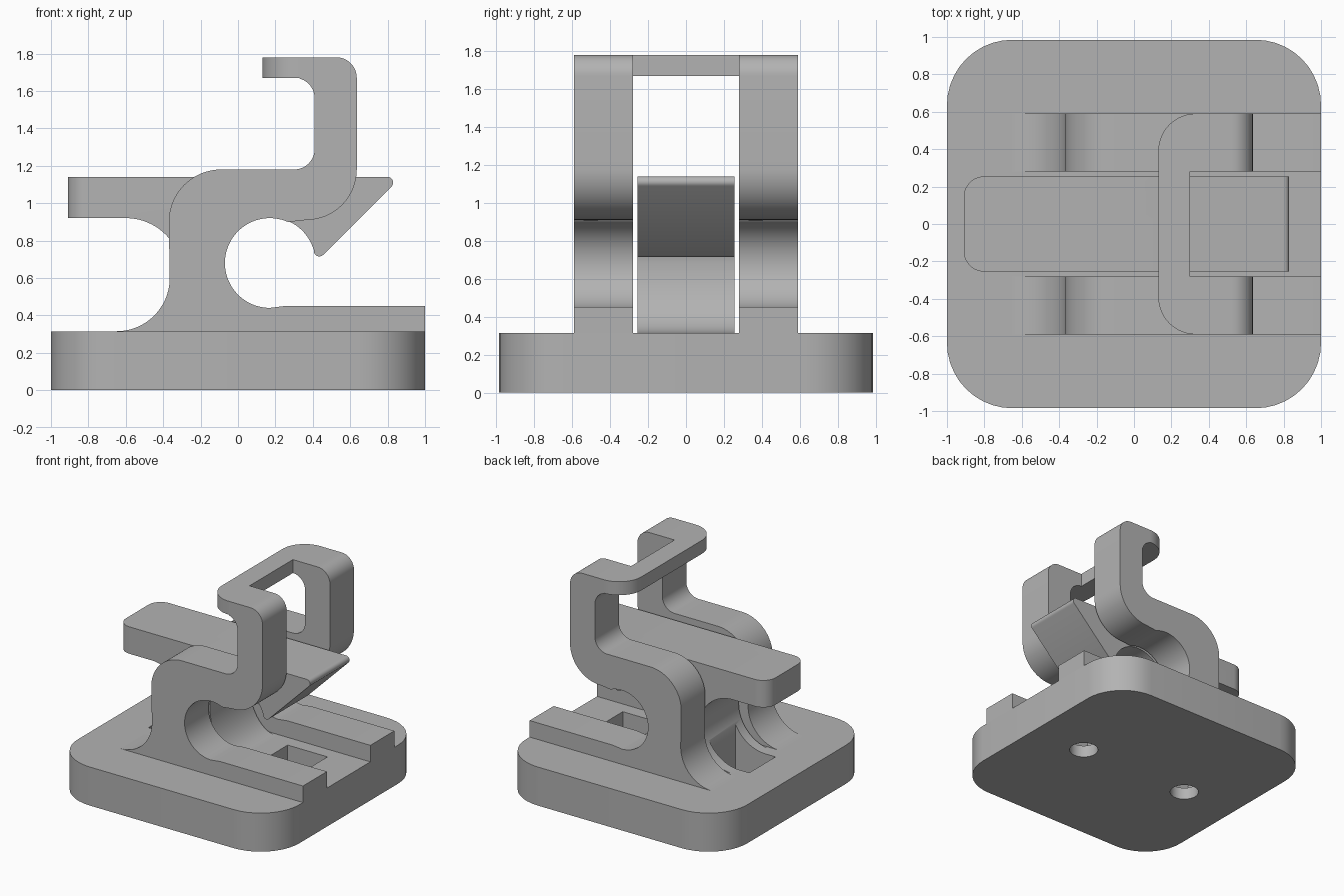
import bpy, bmesh, math
from mathutils import Vector

cube = bpy.data.objects.get("Cube")
if cube:
    bpy.data.objects.remove(cube, do_unlink=True)

# Single grey plastic
grey = bpy.data.materials.new("matte_grey")
grey.use_nodes = True
GREY = (0.45, 0.45, 0.45, 1)
grey.diffuse_color = GREY
grey.node_tree.nodes["Principled BSDF"].inputs["Base Color"].default_value = GREY


def arc(cx, cy, r, a0, a1, ry=None, n=20):
    """Points on a circular or elliptical arc, angles in degrees."""
    ry = r if ry is None else ry
    angles = [math.radians(a0 + (a1 - a0) * i / n) for i in range(n + 1)]
    return [(cx + r * math.cos(a), cy + ry * math.sin(a)) for a in angles]


def prism(name, points, lo, hi, axis="y", round_edges=None, radius=0.0):
    """Extrude a profile along y (points are x, z) or along z (points are x, y)."""
    bm = bmesh.new()
    if axis == "y":
        verts = [bm.verts.new((p[0], lo, p[1])) for p in points]
        step = Vector((0, hi - lo, 0))
    else:
        verts = [bm.verts.new((p[0], p[1], lo)) for p in points]
        step = Vector((0, 0, hi - lo))
    face = bm.faces.new(verts)
    out = bmesh.ops.extrude_face_region(bm, geom=[face])
    bmesh.ops.translate(bm, vec=step, verts=[v for v in out["geom"] if isinstance(v, bmesh.types.BMVert)])
    bmesh.ops.recalc_face_normals(bm, faces=bm.faces)
    if round_edges:
        bmesh.ops.bevel(bm, geom=[e for e in bm.edges if round_edges(e)],
                        offset=radius, segments=10, affect="EDGES", profile=0.5)
    mesh = bpy.data.meshes.new(name)
    bm.to_mesh(mesh)
    bm.free()
    mesh.materials.append(grey)
    obj = bpy.data.objects.new(name, mesh)
    bpy.context.collection.objects.link(obj)
    return obj


def rect(x0, x1, y0, y1):
    return [(x0, y0), (x1, y0), (x1, y1), (x0, y1)]


def cut(obj, cutter):
    cutter.hide_render = True
    bpy.context.view_layer.objects.active = obj
    mod = obj.modifiers.new("cut", "BOOLEAN")
    mod.operation = "DIFFERENCE"
    mod.solver = "EXACT"
    mod.object = cutter
    bpy.ops.object.modifier_apply(modifier=mod.name)
    bpy.data.objects.remove(cutter, do_unlink=True)


def vertical(e):
    a, b = (v.co for v in e.verts)
    return abs(a.z - b.z) > 0.1 and (a.xy - b.xy).length < 1e-4


FLOOR = 0.315   # top of the base plate
GAP = 0.28      # inner face of the side frames
WIDE = 0.59     # outer face of the side frames

# Base plate with rounded corners, two screw holes and square pockets
base = prism("base_plate", rect(-1, 1, -0.985, 0.985), 0, FLOOR, "z", vertical, 0.35)
for x in (-0.51, 0.51):
    cut(base, prism("pocket_cutter", rect(x - 0.18, x + 0.18, -0.17, 0.17), 0.1, 0.5, "z"))
    cut(base, prism("hole_cutter", arc(x, 0, 0.11, 0, 348.75, n=31), -0.1, 0.2, "z"))

# Side frames: foot, upright, shoulder, upper hook, round opening and rail
frame_profile = (
    arc(-0.65, 0.6, 0.285, -90, 0)
    + arc(-0.09, 0.90, 0.28, 180, 90)
    + arc(0.30, 1.29, 0.11, -90, 0, n=12)
    + arc(0.30, 1.56, 0.11, 0, 75, n=12)
    + [(0.33, 1.67), (0.33, 1.78)]
    + arc(0.525, 1.67, 0.11, 90, 0, n=12)
    + arc(0.365, 1.18, 0.27, 0, -90)
    + arc(0.17, 0.68, 0.24, 66, 270, n=48)
    + [(0.25, 0.45), (1, 0.45), (1, FLOOR)]
)
frames = [prism("side_frame_left", frame_profile, GAP, WIDE),
          prism("side_frame_right", frame_profile, -WIDE, -GAP)]

# Bridge joining the two hooks, rounded in plan
bridge = prism("top_bridge",
               arc(0.33, 0.39, 0.20, 90, 180) + arc(0.33, -0.39, 0.20, 180, 270)
               + [(0.33, -GAP), (0.30, -GAP), (0.30, GAP), (0.33, GAP)], 1.67, 1.78, "z")

# Central lever with curved stem and angled catch
lever_profile = (
    [(-0.91, 1.14)]
    + arc(0.80, 1.11, 0.03, 90, -45, n=8)
    + arc(0.435, 0.745, 0.03, -45, -190, n=8)
    + arc(0.17, 0.68, 0.245, 20, 180, n=36)
    + arc(0.17, 0.68, 0.245, 185, 270, ry=0.365)
    + arc(-0.60, 0.6175, 0.3025, -90, 90, n=40)
    + [(-0.91, 0.92)]
)
lever = prism("clip_lever", lever_profile, -0.255, 0.255, "y",
              lambda e: vertical(e) and e.verts[0].co.x < -0.9, 0.11)
cut(lever, prism("stem_cutter", rect(-0.69, -0.33, -0.17, 0.17), 0.1, 0.7, "z"))

# Smooth the curves, keep the edges sharp
bpy.ops.object.select_all(action="DESELECT")
for obj in [base, bridge, lever] + frames:
    obj.select_set(True)
bpy.context.view_layer.objects.active = base
bpy.ops.object.shade_smooth_by_angle(angle=math.radians(30))
